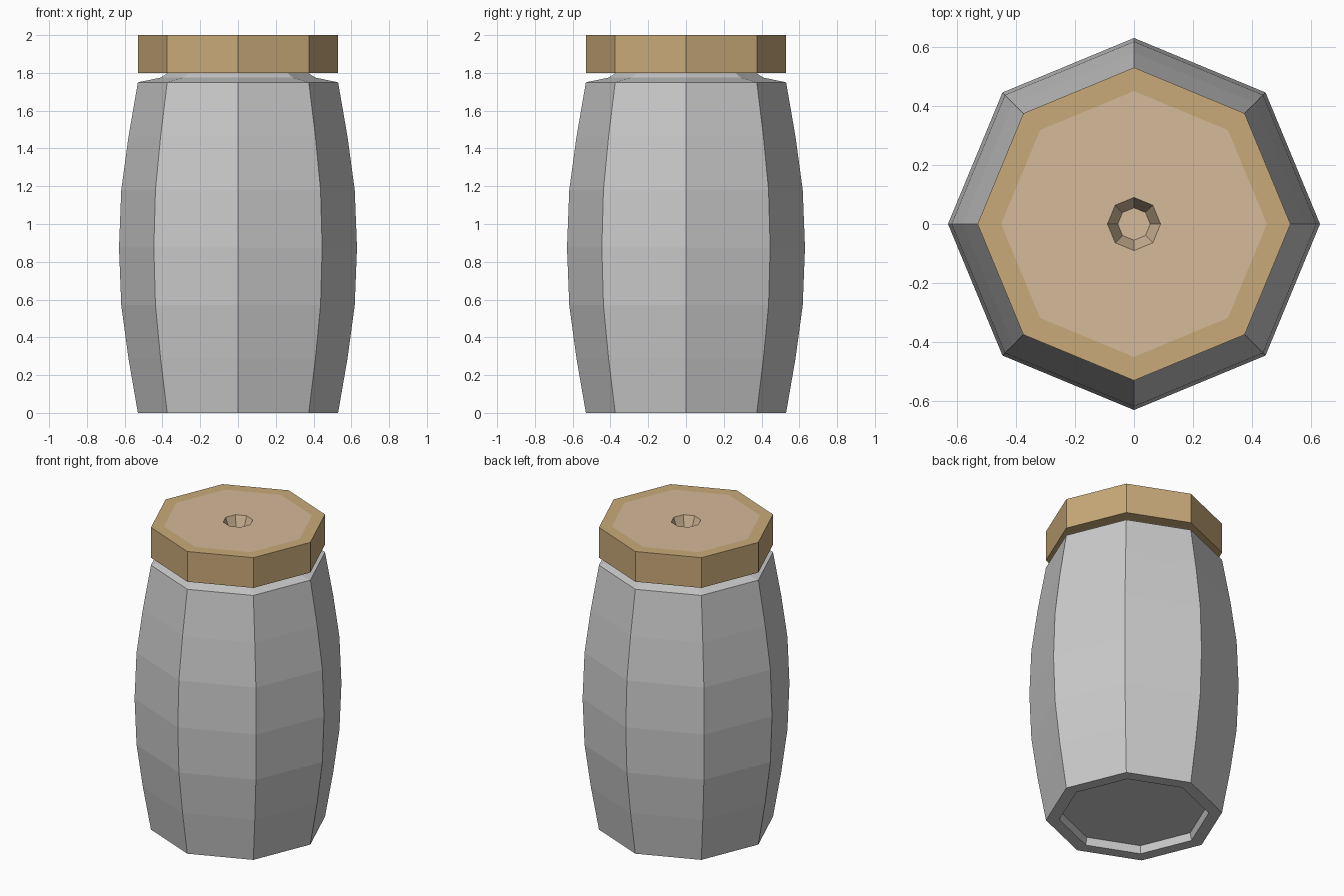
import bpy, bmesh
from math import cos, sin, pi

if "Cube" in bpy.data.objects:
    bpy.data.objects.remove(bpy.data.objects["Cube"])

SIDES = 8


def lathe(name, profile, color=None):
    """Revolve a closed (radius, z) profile into a flat-faced octagonal solid."""
    bm = bmesh.new()
    rings = []
    for r, z in profile:
        if r == 0:
            rings.append([bm.verts.new((0, 0, z))] * SIDES)
        else:
            rings.append([bm.verts.new((r * cos(2 * pi * i / SIDES),
                                        r * sin(2 * pi * i / SIDES), z))
                          for i in range(SIDES)])
    for a, b in zip(rings, rings[1:] + rings[:1]):
        if a[0] is a[1] and b[0] is b[1]:
            continue
        for i in range(SIDES):
            j = (i + 1) % SIDES
            bm.faces.new(dict.fromkeys((a[i], a[j], b[j], b[i])))
    bmesh.ops.recalc_face_normals(bm, faces=bm.faces)
    mesh = bpy.data.meshes.new(name)
    bm.to_mesh(mesh)
    bm.free()
    obj = bpy.data.objects.new(name, mesh)
    bpy.context.collection.objects.link(obj)
    if color:
        mat = bpy.data.materials.new(name + "_color")
        mat.diffuse_color = (*color, 1)
        mat.use_nodes = True
        mat.node_tree.nodes["Principled BSDF"].inputs["Base Color"].default_value = mat.diffuse_color
        mesh.materials.append(mat)
    return obj


# Bulging jar with a recessed base, sloped shoulder and neck
lathe("jar_body", [
    (0, 0.05), (0.44, 0.05), (0.45, 0), (0.53, 0),
    (0.58, 0.29), (0.618, 0.57), (0.63, 0.875), (0.618, 1.18),
    (0.58, 1.46), (0.53, 1.75), (0.41, 1.775), (0.37, 1.80),
    (0.37, 1.85), (0, 1.85)])

# Outer band of the lid
lathe("lid_band", [(0.45, 1.8), (0.53, 1.8), (0.53, 2.0), (0.45, 2.0)],
      (0.58, 0.40, 0.19))

# Paler lid insert with a tapered dimple in the middle
lathe("lid_insert", [(0, 1.8), (0.45, 1.8), (0.45, 2.0),
                     (0.09, 2.0), (0.055, 1.9), (0, 1.9)],
      (0.66, 0.49, 0.32))
